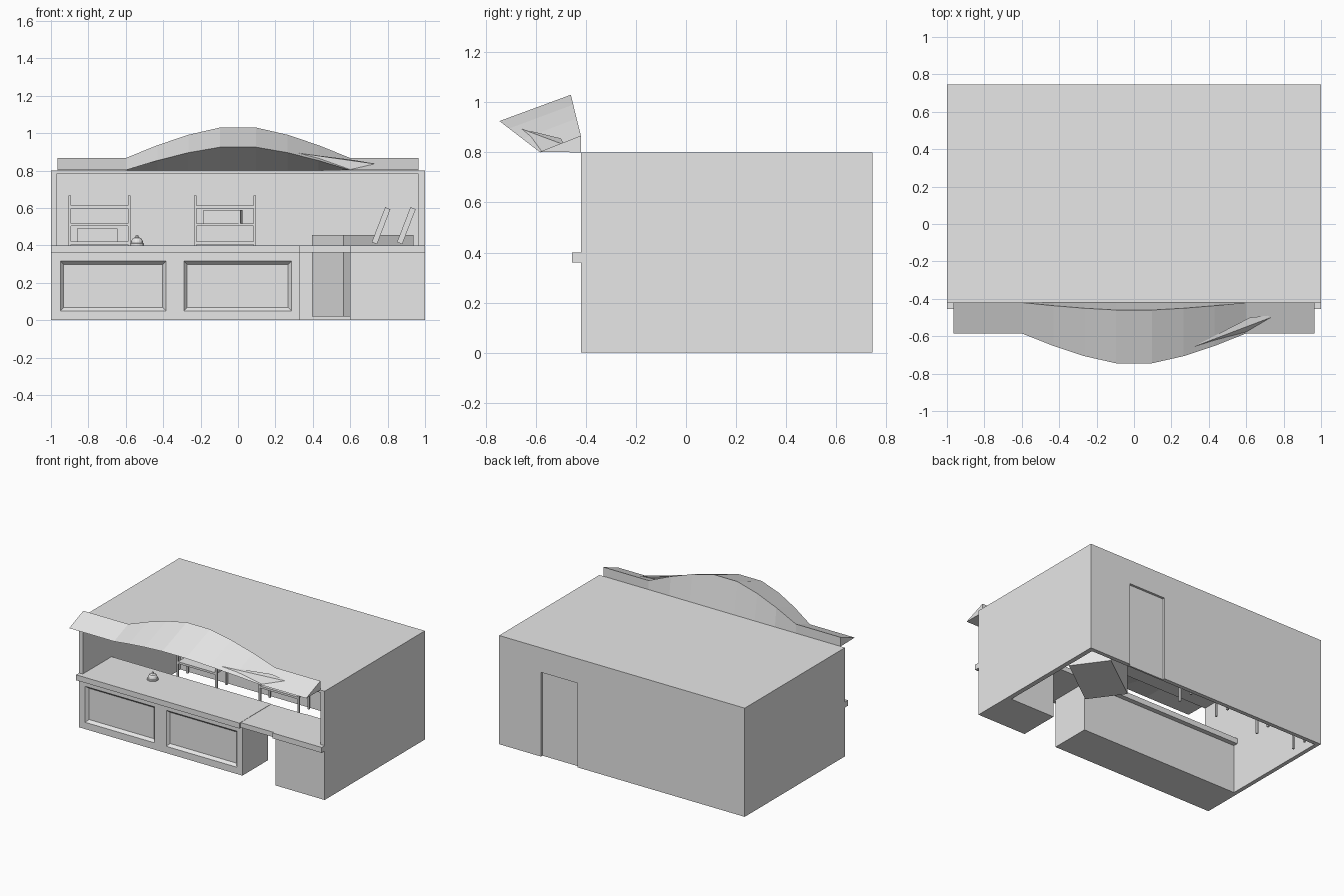
import bpy, bmesh, math
from mathutils import Matrix

if "Cube" in bpy.data.objects:
    bpy.data.objects.remove(bpy.data.objects["Cube"])

grey = bpy.data.materials.new("light_grey")
grey.diffuse_color = (0.8, 0.8, 0.8, 1)
grey.use_nodes = True
grey.node_tree.nodes["Principled BSDF"].inputs["Base Color"].default_value = grey.diffuse_color


def finish(name, bm):
    bmesh.ops.recalc_face_normals(bm, faces=bm.faces)
    me = bpy.data.meshes.new(name)
    bm.to_mesh(me)
    bm.free()
    me.materials.append(grey)
    ob = bpy.data.objects.new(name, me)
    bpy.context.collection.objects.link(ob)
    return ob


def add_box(bm, x0, x1, y0, y1, z0, z1):
    m = Matrix.Translation(((x0 + x1) / 2, (y0 + y1) / 2, (z0 + z1) / 2))
    bmesh.ops.create_cube(bm, size=1, matrix=m @ Matrix.Diagonal((x1 - x0, y1 - y0, z1 - z0, 1)))


def boxes(name, *specs):
    bm = bmesh.new()
    for s in specs:
        add_box(bm, *s)
    return finish(name, bm)


YF, YB = -0.42, 0.745
# Shell: open front and bottom, doorway in the back
boxes("side_walls", (-1, -0.97, YF, YB, 0, 0.8), (0.965, 1, YF, YB, 0, 0.8))
boxes("roof", (-0.97, 0.965, YF, YB, 0.78, 0.8))
boxes("back_wall", (-0.97, 0.36, 0.715, YB, 0, 0.78), (0.66, 0.965, 0.715, YB, 0, 0.78),
      (0.36, 0.66, 0.715, YB, 0.62, 0.78))
boxes("back_door", (0.36, 0.66, 0.715, 0.728, 0, 0.62))

# Counter with two recessed panels
boxes("counter_right", (0.6, 0.965, YF, -0.12, 0, 0.36))
bm = bmesh.new()
add_box(bm, -0.97, 0.33, YF, -0.12, 0, 0.36)
front = [f for f in bm.faces if f.normal.y < -0.9]
bmesh.ops.delete(bm, geom=front, context='FACES_ONLY')
xs, zs = (-0.97, -0.95, -0.385, -0.29, 0.285, 0.33), (0, 0.05, 0.315, 0.36)
for i in range(5):
    for j in range(3):
        q = [bm.verts.new((x, YF, z)) for x, z in
             ((xs[i], zs[j]), (xs[i + 1], zs[j]), (xs[i + 1], zs[j + 1]), (xs[i], zs[j + 1]))]
        face = bm.faces.new(q)
        if j == 1 and i in (1, 3):
            bm.normal_update()
            bmesh.ops.inset_individual(bm, faces=[face], thickness=0.025, depth=-0.02)
bmesh.ops.remove_doubles(bm, verts=bm.verts, dist=1e-4)
finish("counter_left", bm)
boxes("counter_top", (-1, 0.33, -0.455, -0.085, 0.36, 0.4), (0.6, 1, -0.455, -0.085, 0.36, 0.4))
boxes("counter_flap", (0.33, 0.6, -0.44, -0.085, 0.362, 0.398))

# Awning: triangular section lofted along a raised hump
half = [(0.965, 0), (0.6, 0), (0.43, 0.42), (0.265, 0.76), (0.095, 1)]
sections = [(-x, t) for x, t in half] + [(x, t) for x, t in reversed(half)]
bm = bmesh.new()
rings = []
for x, t in sections:
    ring = [(x, -0.585 - 0.16 * t, 0.802 + 0.123 * t),
            (x, YF - 0.04 * t, 0.867 + 0.163 * t), (x, YF, 0.8)]
    rings.append([bm.verts.new(p) for p in ring])
for a, b in zip(rings, rings[1:]):
    for k in range(3):
        n = (k + 1) % 3
        bm.faces.new((a[k], a[n], b[n], b[k]))
bm.faces.new(rings[0])
bm.faces.new(rings[-1])
finish("awning", bm)
# Folded corner of the awning
bm = bmesh.new()
bm.faces.new([bm.verts.new(p) for p in ((0.31, -0.66, 0.895), (0.6, -0.58, 0.80), (0.77, -0.485, 0.83))])
bm.faces.new([bm.verts.new(p) for p in ((0.31, -0.66, 0.895), (0.77, -0.485, 0.83), (0.62, -0.50, 0.856))])
finish("awning_fold", bm)

# Shelf racks along the back wall
for label, x0, x1 in (("left", -0.905, -0.575), ("right", -0.235, 0.095)):
    w = 0.013
    posts = [(x, x + w, y, y + w, 0, 0.667) for x in (x0, x1 - w) for y in (0.575, 0.69)]
    boards = [(x0 + w, x1 - w, 0.575, 0.703, z, z + 0.015)
              for z in (0.117, 0.213, 0.31, 0.405, 0.502, 0.598)]
    boxes("shelf_rack_" + label, *posts, *boards)
boxes("shelf_box_left", (-0.86, -0.645, 0.59, 0.68, 0.42, 0.49))
crate = boxes("shelf_box_right", (-0.1, 0.1, -0.045, 0.045, 0.517, 0.59))
crate.location = (-0.08, 0.64, 0)
crate.rotation_euler.z = math.radians(-8)

# Chest turned into the back corner
chest = boxes("chest", (0, 0.46, 0, 0.29, 0.02, 0.455))
chest.location = (0.565, 0.17, 0)
chest.rotation_euler.z = math.radians(36)

# Tilted uprights beside the chest
for i, x in enumerate((0.765, 0.9)):
    post = boxes("tilted_upright_%d" % (i + 1), (-0.015, 0.015, -0.02, 0.02, -0.1, 0.1))
    post.location = (x, 0.22 + 0.1 * i, 0.505)
    post.rotation_euler.y = math.radians(21)

# Service bell
bm = bmesh.new()
profile = [(0, 0.4), (0.038, 0.4), (0.038, 0.41), (0.033, 0.412), (0.03, 0.425),
           (0.022, 0.438), (0.008, 0.444), (0.006, 0.455), (0, 0.455)]
vs = [bm.verts.new((r, 0, z)) for r, z in profile]
es = [bm.edges.new(p) for p in zip(vs, vs[1:])]
bmesh.ops.spin(bm, geom=vs + es, cent=(0, 0, 0), axis=(0, 0, 1), angle=math.tau, steps=16)
bmesh.ops.remove_doubles(bm, verts=bm.verts, dist=1e-4)
bell = finish("service_bell", bm)
bell.location = (-0.54, -0.22, 0)
